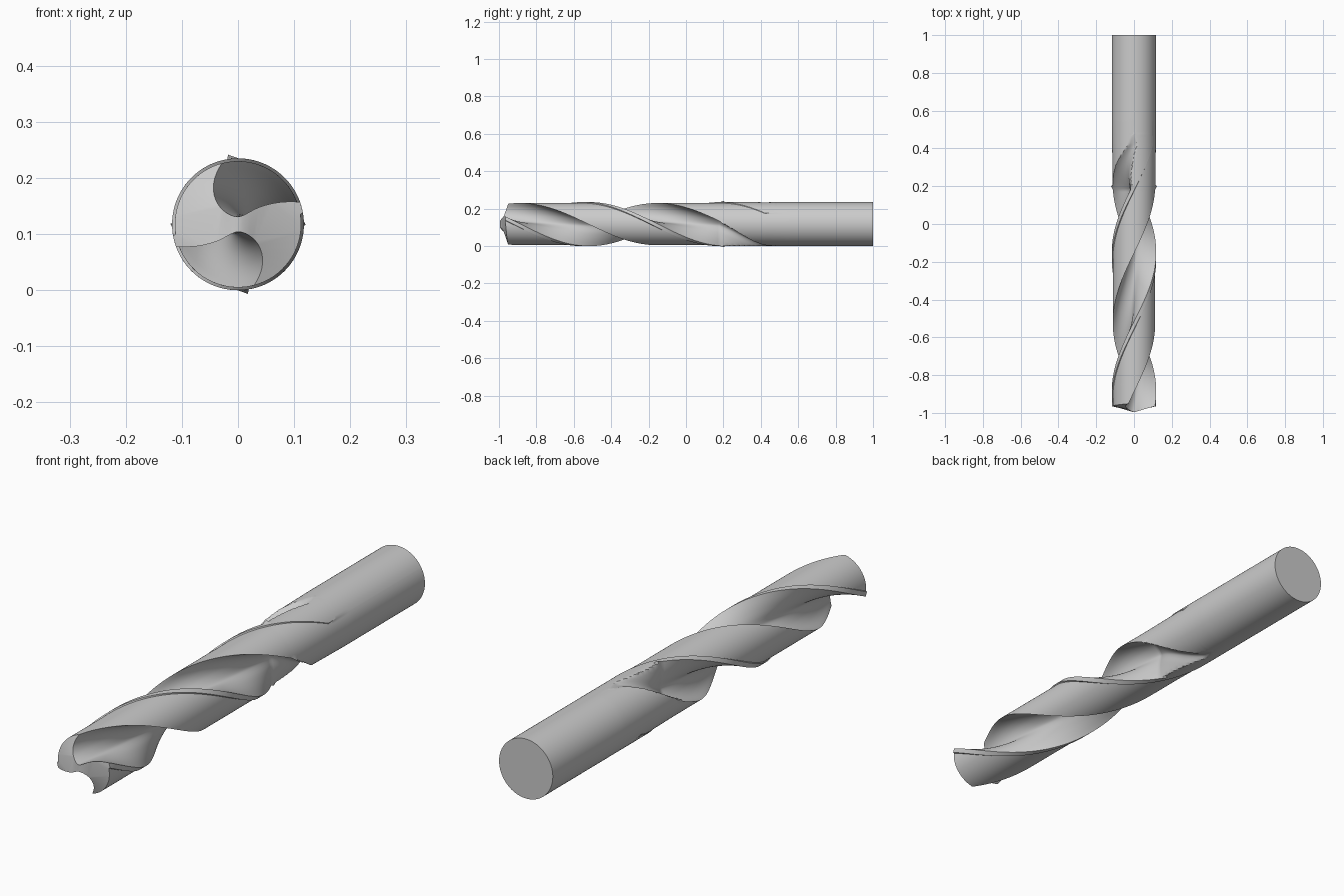
import bpy, bmesh
from math import sin, cos, atan2, radians, pi, hypot, degrees

if "Cube" in bpy.data.objects:
    bpy.data.objects.remove(bpy.data.objects["Cube"])

R = 0.1175            # shank and margin radius
BODY = 0.1125         # relieved body radius behind the margin
TWIST = radians(245)  # twist per unit length
Y0 = -0.965           # where the profile below is measured
TWIST_END = 0.42
RUN0, RUN1 = 0.18, 0.55   # flute run-out

# One flute seen from the tip, from cutting lip to heel
FLUTE = [(.1105, .040), (.075, .036), (.040, .027), (.015, .016), (0, .0135),
         (-.018, .022), (-.034, .038), (-.043, .060), (-.043, .083), (-.0355, .1067)]


def catmull(pts, n):
    p = [pts[0]] + pts + [pts[-1]]
    out = []
    for i in range(1, len(p) - 2):
        for k in range(n):
            t = k / n
            out.append(tuple(0.5 * (2 * b + (c - a) * t + (2 * a - 5 * b + 4 * c - d) * t * t
                                    + (3 * b - a - 3 * c + d) * t ** 3)
                             for a, b, c, d in zip(p[i - 1], p[i], p[i + 1], p[i + 2])))
    return out + [pts[-1]]


CURVE = catmull(FLUTE, 3)
LIP, HEEL = radians(20), radians(108.4)
AIM = radians(66)     # direction in which the flute lifts out
LOBE = 20


def half_section(y):
    """Flute then land; returns (x, z, relief) for half of the section."""
    t = min(max((y - RUN0) / (RUN1 - RUN0), 0), 1)
    lift = 0.112 * (1 - (1 - t) ** 1.8)
    body = BODY + (R - BODY) * t
    n = len(CURVE)
    pts = [(x + lift * cos(AIM), z + lift * sin(AIM)) for x, z in CURVE]
    inside = [i for i in range(n) if hypot(*pts[i]) < R]
    heel = HEEL
    if t > 0:
        if inside:
            lo, hi = max(inside[0] - 1, 0), min(inside[-1] + 1, n - 1)
            a_lo, a_hi = (atan2(pts[i][1], pts[i][0]) for i in (lo, hi))
            heel = max(HEEL, a_hi)
        else:
            lo = hi = n // 2
            a_lo = a_hi = AIM
        # points lifted clear of the bar lie on its surface
        for i in range(n):
            if i <= lo and (lo > 0 or not inside):
                a = LIP + (a_lo - LIP) * i / max(lo, 1)
            elif i >= hi and (hi < n - 1 or not inside):
                a = a_hi + (heel - a_hi) * (i - hi) / max(n - 1 - hi, 1)
            else:
                continue
            r = R if i <= n // 2 else body
            pts[i] = (r * cos(a), r * sin(a))
    out = [(x, z, min(max((i / (n - 1) - .35) * 4, 0), 1)) for i, (x, z) in enumerate(pts)]
    # land: relieved body, then raised margin next to the next lip
    margin = LIP + pi - radians(11)
    for k in range(1, LOBE + 1):
        a = heel + (margin - heel) * k / LOBE
        out.append((body * cos(a), body * sin(a), 1 - k / LOBE))
    for d in (10, 5):
        a = LIP + pi - radians(d)
        out.append((R * cos(a), R * sin(a), 0))
    return out


def ring(y):
    pts = half_section(y)
    pts += [(-x, -z, f) for x, z, f in pts]
    fade = max(0, 1 - (y + 1) / 0.15)
    verts = []
    for x, z, f in pts:
        # ground point: cone with relief falling away behind each lip
        yy = y + fade * 0.3 * hypot(x, z) * (1 + 0.45 * f)
        a = -TWIST * (min(yy, TWIST_END) - Y0)
        verts.append((x * cos(a) - z * sin(a), yy, R + x * sin(a) + z * cos(a)))
    return verts


# Loft fluted body and plain shank as one solid
bm = bmesh.new()
stations = [-1 + 1.57 * i / 157 for i in range(158)] + [1.0]
rings = [[bm.verts.new(c) for c in ring(y)] for y in stations]
for a, b in zip(rings, rings[1:]):
    for i in range(len(a)):
        j = (i + 1) % len(a)
        bm.faces.new((a[i], a[j], b[j], b[i]))
tip = bm.faces.new(rings[0])
bm.faces.new(rings[-1])
bmesh.ops.recalc_face_normals(bm, faces=bm.faces[:])
bmesh.ops.triangulate(bm, faces=[tip])
mesh = bpy.data.meshes.new("twist_drill")
bm.to_mesh(mesh)
bm.free()
drill = bpy.data.objects.new("twist_drill", mesh)
bpy.context.collection.objects.link(drill)
bpy.context.view_layer.objects.active = drill
drill.select_set(True)
bpy.ops.object.shade_smooth_by_angle(angle=radians(30))
